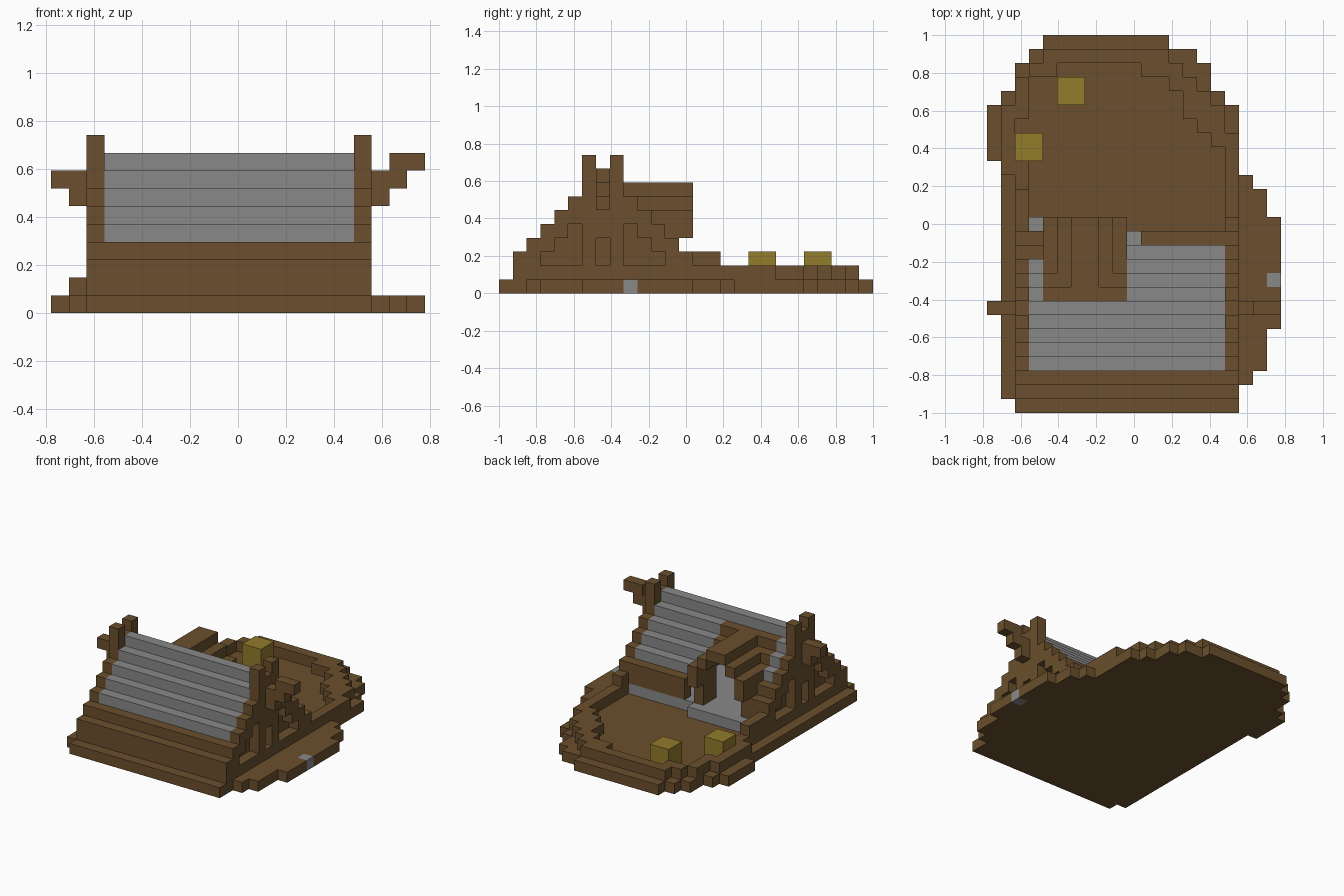
import bpy
import bmesh
from mathutils import Vector

cube = bpy.data.objects.get("Cube")
if cube:
    bpy.data.objects.remove(cube, do_unlink=True)

NX, NY = 21, 27
S = 2 / NY


def material(name, r, g, b):
    m = bpy.data.materials.new(name)
    m.use_nodes = True
    m.diffuse_color = (r, g, b, 1)
    m.node_tree.nodes["Principled BSDF"].inputs["Base Color"].default_value = (r, g, b, 1)
    return m


WOOD = material("brown wood", 0.145, 0.078, 0.026)
STONE = material("grey stone", 0.25, 0.25, 0.25)
HAY = material("yellow hay", 0.29, 0.2, 0.025)

cells = {}      # block position -> part name
part_mats = {}  # part name -> material


def fill(part, mat, xs, ys, zs):
    """Fill blocks; each range is an int or an inclusive (first, last) pair."""
    part_mats[part] = mat
    a, b, c = [range(v, v + 1) if isinstance(v, int) else range(v[0], v[1] + 1)
               for v in (xs, ys, zs)]
    for i in a:
        for j in b:
            for k in c:
                cells[i, j, k] = part


def roof_top(j):
    """Top block level of the stepped roof, symmetric about the ridge."""
    return 8 - abs(j - 7)


# Ground slab: runs of rows as (row count, first column, end column)
rows = [(1, 2, 18), (1, 1, 18), (1, 1, 19), (3, 1, 20), (8, 1, 21), (2, 1, 20),
        (1, 1, 19), (1, 1, 18), (4, 0, 18), (1, 1, 17), (2, 2, 16), (1, 3, 15), (1, 4, 13)]
j = 0
for count, first, end in rows:
    fill("ground", WOOD, (first, end - 1), (j, j + count - 1), 0)
    j += count
fill("loose_stone", STONE, 20, 9, 0)

# Garden kerb, one block high
for ys, xs in [(25, (4, 12)), (24, (11, 13)), (23, (13, 14)), (22, (14, 15)),
               (21, (14, 16)), (20, (15, 16)), (19, (16, 17)), ((14, 18), 17),
               (24, (3, 4)), ((22, 23), 2), (21, (1, 2)), ((18, 20), 1),
               (17, (1, 2)), (16, 2)]:
    fill("garden_kerb", WOOD, xs, ys, 1)
fill("garden_wall", WOOD, 2, (14, 15), (1, 2))

# Raised floor and door step
fill("house_floor", STONE, (3, 16), (2, 12), 1)
fill("house_floor", STONE, (3, 9), 13, 1)

# Front and back low walls
fill("front_wall", WOOD, (3, 16), 1, (1, 2))
fill("front_wall", WOOD, (3, 16), 2, 3)
fill("back_wall", WOOD, (11, 16), 12, (2, 3))

# Stepped main roof, left open behind the dormer
for j in range(3, 12):
    top = roof_top(j)
    fill("roof", STONE, (3, 16), j, (top - 1, top))
    if j > 8:
        for i in range(4, 10):
            cells.pop((i, j, top), None)
            cells.pop((i, j, top - 1), None)
fill("back_wall", WOOD, 3, 11, (2, 4))
fill("back_wall", WOOD, 3, 12, (2, 3))

# Gable ends with sunken panels and forked tips
for side, gx, inner in (("right", 2, 3), ("left", 17, 16)):
    name = side + "_gable"
    for j in range(1, 14):
        fill(name, WOOD, gx, j, (1, roof_top(j)))
        if 3 <= j <= 11:
            fill(side + "_gable_panel", WOOD, inner, j, (2, roof_top(j) - 2))
    for j in (6, 8):
        fill(name, WOOD, gx, j, (8, 9))
    for j in (3, 4, 5, 9, 10, 11):
        for k in range(2, roof_top(j) - 1):
            cells.pop((gx, j, k), None)
    for k in (2, 3):
        cells.pop((gx, 7, k), None)

# Horn beams sticking out of the gables
fill("left_horn", WOOD, 18, 7, (6, 7))
fill("left_horn", WOOD, 19, 7, (7, 8))
fill("left_horn", WOOD, 20, 7, 8)
fill("right_horn", WOOD, 1, 7, (6, 7))
fill("right_horn", WOOD, 0, 7, 7)

# Dormer over the doorway
fill("dormer_roof", WOOD, (4, 9), 8, 7)
fill("dormer_roof", WOOD, (6, 7), (9, 13), 7)
for inner, outer in ((5, 4), (8, 9)):
    fill("dormer_roof", WOOD, inner, (9, 13), 6)
    fill("dormer_roof", WOOD, outer, 9, 6)
    fill("dormer_roof", WOOD, outer, (10, 13), 5)
    fill("dormer_roof", WOOD, outer, (11, 13), 4)
    fill("door_post", WOOD, outer, (11, 12), (2, 3))

# Hay bales in the garden
fill("hay_bale_back", HAY, (5, 6), (22, 23), (1, 2))
fill("hay_bale_side", HAY, (2, 3), (18, 19), (1, 2))


def build(part):
    """Make one mesh from the exposed block faces of a part."""
    bm = bmesh.new()
    for cell, owner in cells.items():
        if owner != part:
            continue
        centre = Vector(((cell[0] + 0.5 - NX / 2) * S, (cell[1] + 0.5 - NY / 2) * S,
                         (cell[2] + 0.5) * S))
        for axis in range(3):
            for sign in (-1, 1):
                near = list(cell)
                near[axis] += sign
                if tuple(near) in cells:
                    continue
                n, u, v = Vector(), Vector(), Vector()
                n[axis] = sign * S / 2
                u[(axis + 1) % 3] = sign * S / 2
                v[(axis + 2) % 3] = S / 2
                bm.faces.new([bm.verts.new(centre + n + d)
                              for d in (-u - v, u - v, u + v, v - u)])
    bmesh.ops.remove_doubles(bm, verts=bm.verts, dist=S / 100)
    mesh = bpy.data.meshes.new(part)
    bm.to_mesh(mesh)
    bm.free()
    mesh.materials.append(part_mats[part])
    bpy.context.collection.objects.link(bpy.data.objects.new(part, mesh))


for part in part_mats:
    build(part)
